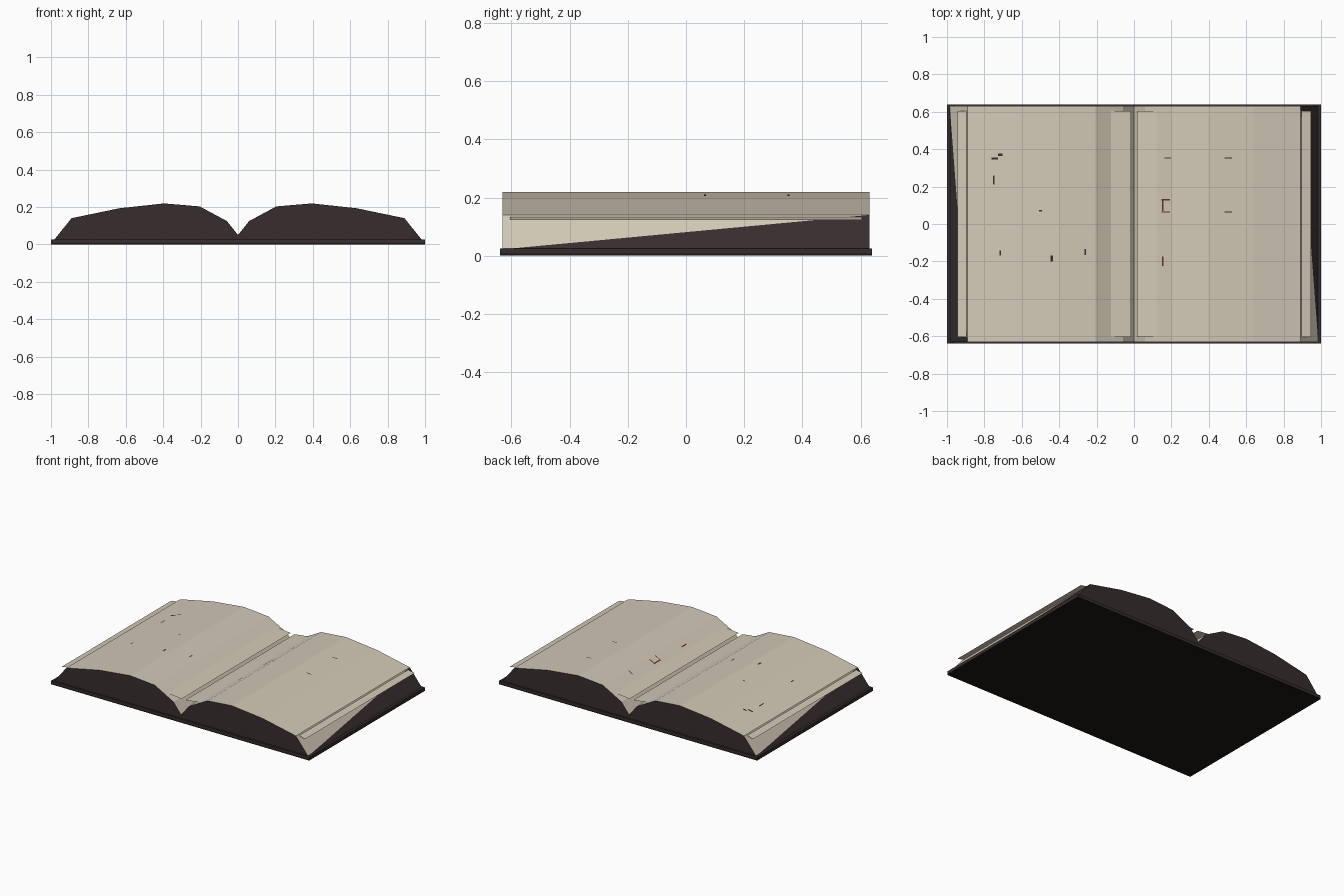
import bpy, bmesh

if "Cube" in bpy.data.objects:
    bpy.data.objects.remove(bpy.data.objects["Cube"])


def material(name, r, g, b):
    m = bpy.data.materials.new(name)
    m.diffuse_color = (r, g, b, 1)
    m.use_nodes = True
    m.node_tree.nodes["Principled BSDF"].inputs["Base Color"].default_value = m.diffuse_color
    return m


CREAM = material("page cream", 0.65, 0.59, 0.475)
BROWN = material("dark brown", 0.038, 0.026, 0.027)
BLACK = material("black", 0.010, 0.009, 0.008)
RED = material("faded red", 0.13, 0.03, 0.025)


def finish(name, bm, mats):
    me = bpy.data.meshes.new(name)
    bm.to_mesh(me)
    bm.free()
    for m in mats:
        me.materials.append(m)
    ob = bpy.data.objects.new(name, me)
    bpy.context.collection.objects.link(ob)
    return ob


def box(name, x0, x1, y0, y1, z0, z1, mat):
    bm = bmesh.new()
    bmesh.ops.create_cube(bm, size=1)
    for v in bm.verts:
        v.co.x = x1 if v.co.x > 0 else x0
        v.co.y = y1 if v.co.y > 0 else y0
        v.co.z = z1 if v.co.z > 0 else z0
    return finish(name, bm, [mat])


# cover: black underside layer and brown board
box("cover_underside", -1, 1, -0.64, 0.64, 0, 0.007, BLACK)
box("cover_board", -1, 1, -0.64, 0.64, 0.007, 0.025, BROWN)

# page block: half profile mirrored over the gutter, extruded along y
HALF = [(0.06, 0.125), (0.205, 0.203), (0.395, 0.219), (0.635, 0.193),
        (0.89, 0.14), (0.985, 0.022)]
PROFILE = [(-x, z) for x, z in reversed(HALF)] + [(0, 0.05)] + HALF
D = 0.63
bm = bmesh.new()
front = [bm.verts.new((x, -D, z)) for x, z in PROFILE]
back = [bm.verts.new((x, D, z)) for x, z in PROFILE]
n = len(PROFILE)
# dark ends, one strip per half so the concave gutter stays clean
mid = n // 2
for row in (front, back):
    y = row[0].co.y
    foot = bm.verts.new((0, y, 0.022))
    for part in (row[:mid + 1], row[mid:]):
        bm.faces.new(part + [foot]).material_index = 1
# cream top strips
for i in range(1, n - 2):
    bm.faces.new((front[i], front[i + 1], back[i + 1], back[i]))
# outer slopes: split on the diagonal, lower triangle dark
bm.faces.new((back[0], back[1], front[1]))
bm.faces.new((back[0], front[1], front[0])).material_index = 1
bm.faces.new((front[-1], front[-2], back[-2]))
bm.faces.new((front[-1], back[-2], back[-1])).material_index = 1
bmesh.ops.recalc_face_normals(bm, faces=bm.faces)
finish("page_block", bm, [CREAM, BROWN])

# loose inner page on each side, showing at the fore edge and in the gutter
SHEET = [(0.015, 0.147), (0.12, 0.159), (0.3, 0.18), (0.6, 0.175),
         (0.89, 0.134), (0.945, 0.123)]
for side, s in (("left", -1), ("right", 1)):
    bm = bmesh.new()
    rows = [[bm.verts.new((s * x, y, z)) for x, z in SHEET] for y in (-0.605, 0.605)]
    for i in range(len(SHEET) - 1):
        f = bm.faces.new((rows[0][i], rows[0][i + 1], rows[1][i + 1], rows[1][i]))
        if s < 0:
            f.normal_flip()
    finish("inner_page_" + side, bm, [CREAM])


# worn ink marks lying on the curved pages
def page_z(x):
    pts = [(0, 0.05)] + HALF
    for (a, za), (b, zb) in zip(pts, pts[1:]):
        if a <= abs(x) <= b:
            return za + (zb - za) * (abs(x) - a) / (b - a)


def marks(name, spots, mat):
    bm = bmesh.new()
    for x, y, w, h in spots:
        bm.faces.new([bm.verts.new((px, py, page_z(px) + 0.001)) for px, py in
                      ((x - w, y - h), (x + w, y - h), (x + w, y + h), (x - w, y + h))])
    finish(name, bm, [mat])


marks("ink_marks_left", [(-0.745, 0.35, 0.018, 0.006), (-0.715, 0.37, 0.012, 0.006),
                         (-0.75, 0.235, 0.004, 0.025), (-0.715, -0.155, 0.004, 0.014),
                         (-0.44, -0.185, 0.006, 0.016), (-0.26, -0.15, 0.004, 0.015),
                         (-0.5, 0.07, 0.009, 0.004)], BROWN)
marks("ink_marks_right", [(0.17, 0.13, 0.022, 0.004), (0.17, 0.065, 0.022, 0.003),
                          (0.155, 0.1, 0.004, 0.03), (0.18, 0.352, 0.018, 0.003),
                          (0.155, -0.2, 0.004, 0.025)], RED)
marks("ink_lines_right", [(0.505, 0.352, 0.02, 0.003), (0.505, 0.065, 0.02, 0.003)], BROWN)
